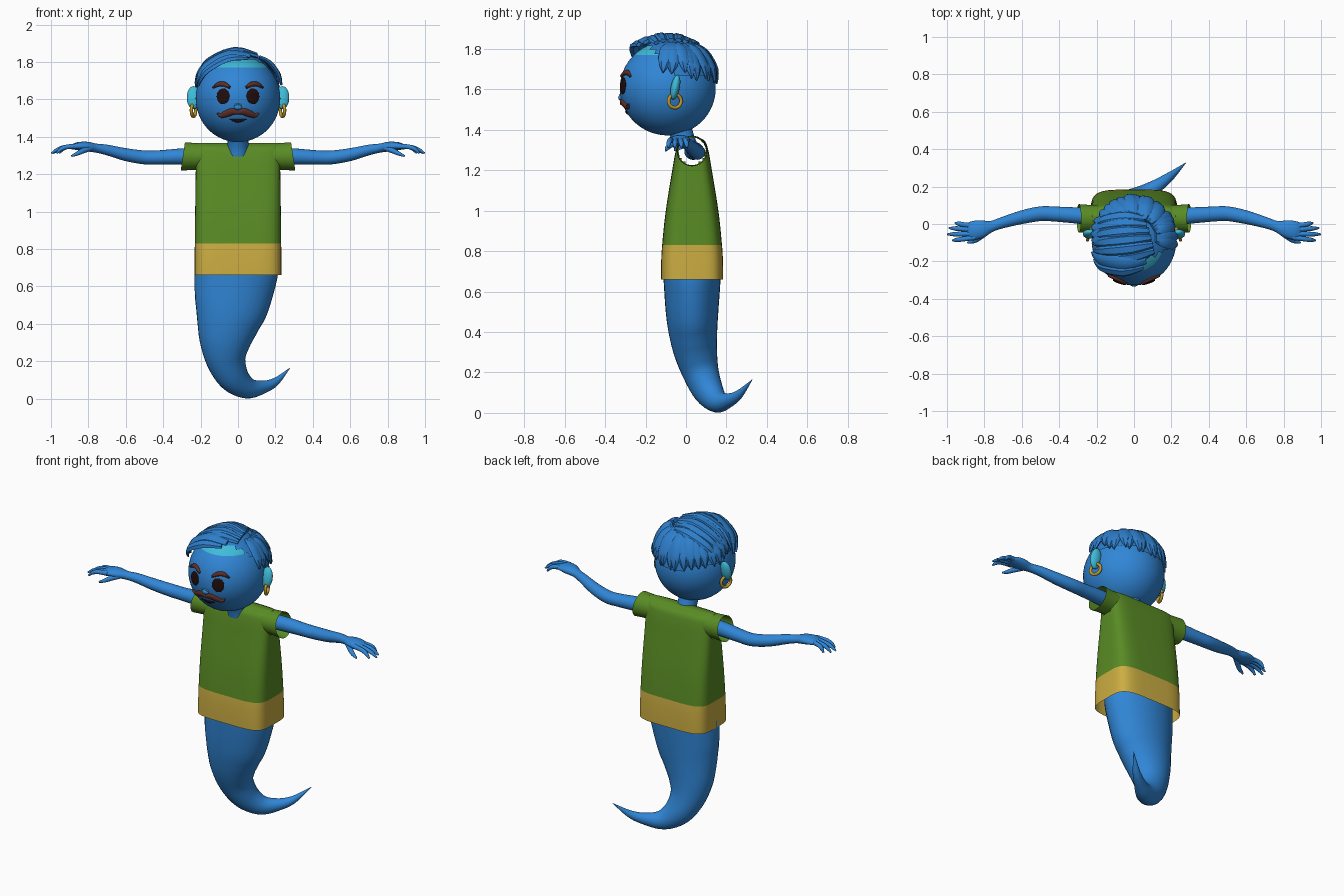
import bpy, bmesh, math, random
from mathutils import Vector, Matrix

random.seed(4)
if "Cube" in bpy.data.objects:
    bpy.data.objects.remove(bpy.data.objects["Cube"])


def material(name, rgb):
    m = bpy.data.materials.new(name)
    m.use_nodes = True
    m.diffuse_color = (*rgb, 1)
    m.node_tree.nodes["Principled BSDF"].inputs["Base Color"].default_value = (*rgb, 1)
    return m


SKIN = material("blue skin", (.03, .24, .68))
HAIR = material("hair blue", (.027, .21, .6))
CYAN = material("light cyan", (.05, .5, .7))
GREEN = material("shirt green", (.1, .26, .018))
BAND = material("hem yellow", (.6, .42, .055))
GOLD = material("earring gold", (.52, .32, .025))
BROWN = material("hair brown", (.11, .028, .02))
DARK = material("eye dark", (.015, .004, .004))

HEAD = Vector((0, -.09, 1.605))
HEAD_R = Vector((.226, .237, .233))


def finish(name, bm, *mats, angle=40):
    bmesh.ops.recalc_face_normals(bm, faces=bm.faces[:])
    me = bpy.data.meshes.new(name)
    bm.to_mesh(me)
    bm.free()
    for m in mats:
        me.materials.append(m)
    ob = bpy.data.objects.new(name, me)
    bpy.context.collection.objects.link(ob)
    bpy.ops.object.select_all(action='DESELECT')
    ob.select_set(True)
    bpy.context.view_layer.objects.active = ob
    bpy.ops.object.shade_smooth_by_angle(angle=math.radians(angle))
    return ob


def spline(ctrl, sub):
    """Smooth curve through rows of (x, y, z, half width, half depth)."""
    c = [ctrl[0]] + list(ctrl) + [ctrl[-1]]
    rows = []
    for p, q, r, s in zip(c, c[1:], c[2:], c[3:]):
        for k in range(sub):
            t = k / sub
            rows.append([.5 * (2*b + (d-a)*t + (2*a - 5*b + 4*d - e)*t*t
                               + (3*b - a - 3*d + e)*t**3)
                         for a, b, d, e in zip(p, q, r, s)])
    return rows + [list(ctrl[-1])]


def loft(ctrl, ref, sub=4, sides=16, power=2, caps=True, flip=1):
    """Sweep a (super)ellipse along the path; ref sets the depth direction."""
    bm = bmesh.new()
    rows = spline([(flip * r[0], *r[1:]) for r in ctrl], sub)
    pts = [Vector(r[:3]) for r in rows]
    rings = []
    for i, (p, row) in enumerate(zip(pts, rows)):
        t = (pts[min(i + 1, len(pts) - 1)] - pts[max(i - 1, 0)]).normalized()
        n = ref(p) if callable(ref) else Vector(ref)
        n = (n - t * n.dot(t)).normalized()
        u = t.cross(n)
        ring = []
        for k in range(sides):
            a = math.tau * k / sides
            c, s = math.cos(a), math.sin(a)
            c = math.copysign(abs(c) ** (2 / power), c)
            s = math.copysign(abs(s) ** (2 / power), s)
            ring.append(bm.verts.new(p + u * c * row[3] + n * s * row[4]))
        rings.append(ring)
    for a, b in zip(rings, rings[1:]):
        for k in range(sides):
            j = (k + 1) % sides
            bm.faces.new((a[k], a[j], b[j], b[k]))
    if caps:
        bm.faces.new(rings[0])
        bm.faces.new(rings[-1])
    return bm


def ball(center, radii, rot=Matrix(), seg=32):
    bm = bmesh.new()
    bmesh.ops.create_uvsphere(bm, u_segments=seg, v_segments=seg // 2, radius=1)
    bm.transform(Matrix.Translation(center) @ rot @ Matrix.Diagonal((*radii, 1)))
    return bm


def drop(bm, test):
    faces = [f for f in bm.faces if test(f.calc_center_median())]
    bmesh.ops.delete(bm, geom=faces, context='FACES')


def outward(p):
    return (p - HEAD).normalized()


def on_face(x, z):
    k = 1 - (x / HEAD_R.x) ** 2 - ((z - HEAD.z) / HEAD_R.z) ** 2
    return Vector((x, HEAD.y - HEAD_R.y * math.sqrt(k), z))


# Tail, curling to the left and back
tail = [(-.008, .03, .72, .222, .142), (-.012, .03, .66, .222, .141),
        (-.034, .03, .5, .198, .13), (-.054, .035, .4, .168, .12),
        (-.068, .048, .3, .137, .107), (-.062, .073, .2, .105, .09),
        (-.02, .11, .11, .083, .075), (.05, .155, .058, .058, .054),
        (.125, .205, .06, .037, .036), (.2, .26, .09, .022, .022),
        (.278, .328, .165, .001, .001)]
finish("tail", loft(tail, (0, 1, 0), sides=32), SKIN)

# Shirt: hollow shell with arm holes and a coloured hem band
shirt = [(0, .03, z, w, d) for z, w, d in (
    (.66, .232, .154), (.74, .232, .153), (.83, .231, .148), (1, .229, .13),
    (1.2, .226, .098), (1.3, .226, .08), (1.345, .226, .062), (1.368, .224, .02))]
bm = loft(shirt, (0, 1, 0), sub=6, sides=64, power=4.5)
drop(bm, lambda c: c.z < .661)
drop(bm, lambda c: abs(c.x) > .17 and (c.y - .03) ** 2 + (c.z - 1.295) ** 2 < .0045)
for f in bm.faces:
    f.material_index = int(f.calc_center_median().z < .83)
finish("shirt", bm, GREEN, BAND)

# Neck
finish("neck", loft([(0, 0, 1.31, .06, .06), (0, -.015, 1.36, .056, .056),
                     (0, -.04, 1.43, .06, .06)], (0, 1, 0)), SKIN)

# Sleeves, arms and hands
arm = [(.18, .035, 1.295, .044, .044), (.3, .045, 1.295, .043, .043),
       (.42, .053, 1.29, .04, .038), (.5, .055, 1.29, .039, .037),
       (.6, .036, 1.305, .036, .034), (.7, .008, 1.33, .03, .028),
       (.76, -.012, 1.34, .029, .024), (.81, -.025, 1.348, .046, .026),
       (.86, -.035, 1.35, .05, .021), (.89, -.041, 1.345, .042, .012)]
finger_ends = ((-.012, .955, .005), (-.032, .988, -.022),
               (-.052, .998, -.055), (-.072, .97, -.088))
for side, s in (("left", 1), ("right", -1)):
    bm = loft([(x, .03, 1.295, r, r) for x, r in ((.17, .07), (.235, .072), (.295, .076))],
              (0, 0, 1), sides=32, caps=False, flip=s)
    for v in bm.verts:
        v.co.x += s * (1.295 - v.co.z) * .15
    finish(side + "_sleeve", bm, GREEN)
    finish(side + "_arm", loft(arm, (0, 0, 1), sides=20, flip=s), SKIN, angle=60)
    for i, (y, ex, ey) in enumerate(finger_ends):
        path = [(.85, y, 1.35, .014, .015), (.91, (y + ey) / 2, 1.347, .013, .013),
                ((ex + .92) / 2, ey * .8 + y * .2, 1.335, .012, .011),
                (ex, ey, 1.312, .005, .005)]
        finish(f"{side}_finger_{i + 1}", loft(path, (0, 0, 1), sides=10, flip=s), SKIN, angle=60)
    thumb = [(.79, -.045, 1.34, .016, .016), (.83, -.075, 1.325, .015, .014),
             (.86, -.092, 1.31, .012, .011), (.89, -.1, 1.297, .005, .005)]
    finish(side + "_thumb", loft(thumb, (0, 0, 1), sides=10, flip=s), SKIN, angle=60)

    # Ears and hoop earrings
    finish(side + "_ear", ball((s * .238, -.053, 1.61), (.036, .022, .062),
                               Matrix.Rotation(-.2, 4, 'X')), CYAN)
    hoop = [(.033 * math.cos(a), .033 * math.sin(a)) for a in
            [math.tau * k / 24 for k in range(25)]]
    turn = Matrix.Rotation(s * .35, 4, 'Z')
    bm = loft([(0, y, z, .009, .009) for y, z in hoop], (1, 0, 0), sub=1, sides=10, caps=False)
    bm.transform(Matrix.Translation((s * .238, -.055, 1.542)) @ turn)
    finish(side + "_earring", bm, GOLD)

    # Eyes and eyebrows
    p = on_face(.08, 1.617)
    p.x *= s
    rot = outward(p).to_track_quat('Z', 'Y').to_matrix().to_4x4()
    finish(side + "_eye", ball(p, (.036, .042, .007), rot), DARK)
    brow = [(*on_face(x, z), w, .012) for x, z, w in
            ((.042, 1.662, .007), (.07, 1.68, .013), (.1, 1.682, .013), (.133, 1.662, .005))]
    finish(side + "_eyebrow", loft(brow, outward, sides=10, flip=s), BROWN)

    # Moustache half
    half = [(*on_face(x, z), w, .012) for x, z, w in
            ((0, 1.53, .01), (.03, 1.535, .019), (.065, 1.522, .018),
             (.09, 1.514, .012), (.108, 1.528, .003))]
    finish(side + "_moustache", loft(half, outward, sides=12, flip=s), BROWN)

# Head with a lighter hairline patch
bm = ball(HEAD, HEAD_R, seg=64)
for f in bm.faces:
    f.material_index = int(f.calc_center_median().z > 1.775)
finish("head", bm, SKIN, CYAN)

# Nose and mouth
finish("nose", ball(on_face(0, 1.558), (.021, .013, .014)), SKIN)
bridge = [(*on_face(x, z), .004, .006) for x, z in ((-.02, 1.57), (0, 1.574), (.02, 1.57))]
finish("nose_bridge", loft(bridge, outward, sides=8), CYAN)
mouth = [(*on_face(x, z), w, .005) for x, z, w in
         ((-.045, 1.495, .002), (0, 1.485, .012), (.045, 1.495, .002))]
finish("mouth", loft(mouth, outward, sides=10), DARK)

# Hair cap, trimmed to the hairline
bm = ball(HEAD, HEAD_R * 1.035, seg=48)


def below_hairline(c):
    d = outward(c)
    return d.z < max(.48 - d.y, .33 - .15 * d.y)


drop(bm, below_hairline)
finish("hair_cap", bm, HAIR)


def lock(name, start, end, width, lift=0.0):
    """Flat tapered strand lying over the head from one direction to another."""
    a, b = Vector(start).normalized(), Vector(end).normalized()
    path = []
    for t, w in ((0, .5), (.3, 1), (.65, .9), (.85, .55), (1, .05)):
        d = a.slerp(b, t)
        r = .243 + lift * math.sin(math.pi * (t * .8 + .2))
        path.append((*(HEAD + d * r), width * w, .014 * (.4 + .6 * w)))
    finish(name, loft(path, outward, sub=3, sides=6), HAIR, angle=35)


# Strands falling around the back and sides
COUNT = 19
for i in range(COUNT):
    a = math.radians(-8 + 196 * i / (COUNT - 1))
    back = max(math.sin(a), 0)
    tip = .36 - .26 * back + random.uniform(-.06, .06)
    c = a + random.uniform(-.08, .08)
    lock(f"hair_strand_{i + 1}", (.45 * math.cos(a) + .08, .45 * math.sin(a) + .1, 1),
         (math.cos(c), math.sin(c) + .1, tip), .036, random.uniform(.008, .02))

# Strands combed over the top from the parting
for i in range(6):
    y = -.3 + .14 * i
    lock(f"hair_top_{i + 1}", (.42 - .04 * i, y + .08, .9), (-.95, y - .05, .42),
         .034, .02 + .003 * (i % 2))

# Forelock sweeping across the brow
lock("forelock_upper", (.25, -.42, .9), (-.95, -.25, .3), .04, .03)
lock("forelock_lower", (.2, -.58, .88), (-.93, -.42, .28), .03, .035)
